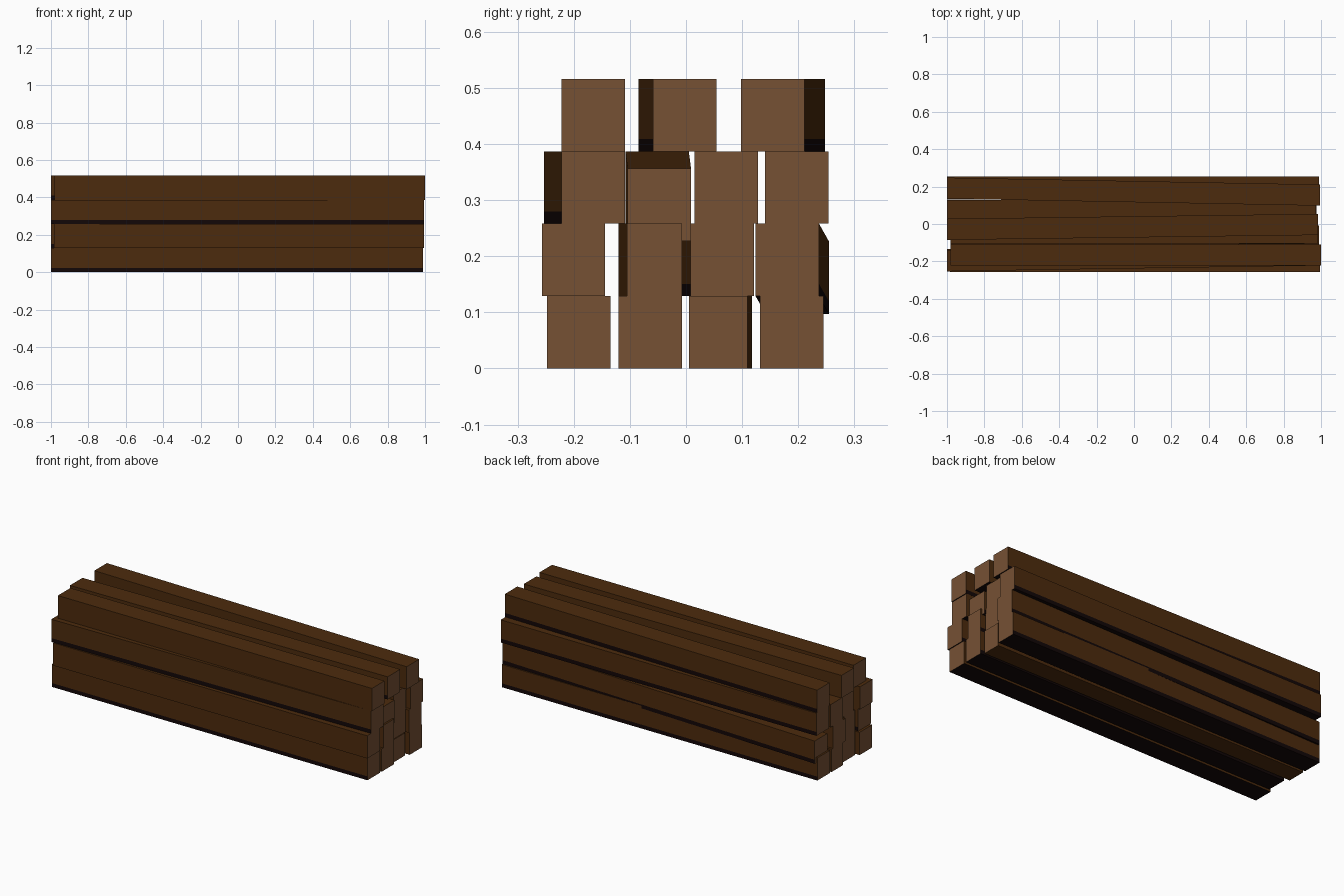
import bpy, bmesh

if "Cube" in bpy.data.objects:
    bpy.data.objects.remove(bpy.data.objects["Cube"])


def material(name, rgb):
    m = bpy.data.materials.new(name)
    m.diffuse_color = (*rgb, 1)
    m.use_nodes = True
    m.node_tree.nodes["Principled BSDF"].inputs["Base Color"].default_value = m.diffuse_color
    return m


WOOD = material("dark_brown_wood", (0.073, 0.024, 0.004))
CUT = material("pale_cut_end", (0.18, 0.082, 0.034))
UNDER = material("blackened_underside", (0.006, 0.002, 0.002))
MATS = [WOOD, CUT, UNDER]

W, H, STRIP = 0.113, 0.129, 0.022


def beam(name, x0, x1, y0, y1, z0, z1, side, width=W, dark_bottom=True):
    """Squared timber; y0/z0 and y1/z1 are the lower corner at the left and
    right end, side is the flank (+1/-1) with a dark strip at its foot."""
    prof = [(0, 0), (width, 0)]
    if side > 0:
        prof.append((width, STRIP))
    prof += [(width, H), (0, H)]
    if side < 0:
        prof.append((0, STRIP))
    bm = bmesh.new()
    left = [bm.verts.new((x0, y0 + a, z0 + b)) for a, b in prof]
    right = [bm.verts.new((x1, y1 + a, z1 + b)) for a, b in prof]
    n = len(prof)
    for end in (left, right):
        bm.faces.new(end).material_index = 1
    for i in range(n):
        j = (i + 1) % n
        f = bm.faces.new((left[i], left[j], right[j], right[i]))
        heights = (prof[i][1], prof[j][1])
        if max(heights) < 0.001:
            f.material_index = 2 if dark_bottom else 0
        elif max(heights) <= STRIP:
            f.material_index = 2
    bmesh.ops.recalc_face_normals(bm, faces=bm.faces)
    me = bpy.data.meshes.new(name)
    bm.to_mesh(me)
    bm.free()
    for m in MATS:
        me.materials.append(m)
    bpy.context.collection.objects.link(bpy.data.objects.new(name, me))


R = [0.0, 0.129, 0.258, 0.387]   # height of each layer

# bottom layer
beam("bottom_beam_1", -1.0, 0.99, -0.248, -0.248, R[0], R[0], -1)
beam("bottom_beam_2", -0.98, 0.99, -0.120, -0.120, R[0], R[0], 1)
beam("bottom_beam_3", -1.0, 0.975, 0.013, 0.005, R[0], R[0], -1, 0.105, False)
beam("bottom_beam_4", -1.0, 0.99, 0.132, 0.132, R[0], R[0], 1)

# second layer, the last beam sagging at its left end
beam("second_beam_1", -0.985, 0.995, -0.257, -0.257, R[1], R[1], 1)
beam("second_beam_2", -0.98, 0.99, -0.120, -0.105, R[1], R[1], 1, 0.098)
beam("second_beam_3", -1.0, 0.97, -0.008, 0.008, R[1], R[1], -1)
beam("second_beam_4", -0.99, 0.99, 0.142, 0.124, R[1] - 0.032, R[1], 1)

# third layer, the second beam sagging at its right end
beam("third_beam_1", -1.0, 0.995, -0.253, -0.222, R[2], R[2], -1)
beam("third_beam_2", -0.98, 0.98, -0.108, -0.104, R[2], R[2] - 0.031, 1)
beam("third_beam_3", -1.0, 0.97, 0.015, 0.015, R[2], R[2], -1)
beam("third_beam_4", -1.0, 0.99, 0.141, 0.141, R[2], R[2], 1)

# top layer of three beams
beam("top_beam_1", -0.98, 1.0, -0.222, -0.222, R[3], R[3], 1)
beam("top_beam_2", -1.0, 0.985, -0.085, -0.059, R[3], R[3], -1)
beam("top_beam_3", -1.0, 0.995, 0.135, 0.098, R[3], R[3], 1)
